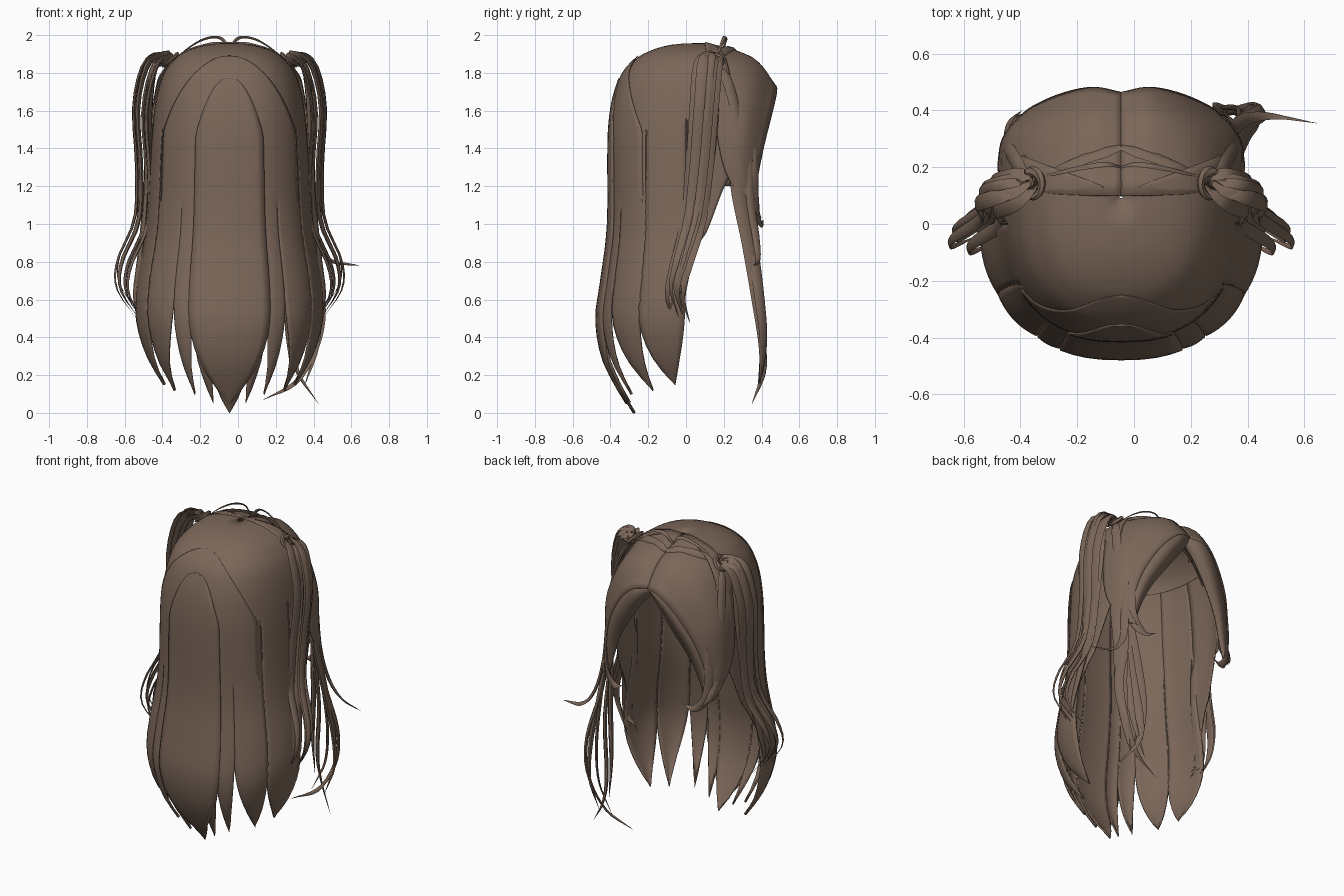
import bpy, bmesh, math
from mathutils import Vector

if "Cube" in bpy.data.objects:
    bpy.data.objects.remove(bpy.data.objects["Cube"])

CX, CY = -0.045, 0.1          # parting line and crown centre
parts = []

brown = bpy.data.materials.new("hair_brown")
brown.use_nodes = True
colour = (0.2, 0.135, 0.1, 1)
brown.diffuse_color = colour
brown.node_tree.nodes["Principled BSDF"].inputs["Base Color"].default_value = colour


def spline(pts, n):
    """Smooth path of n + 1 points through the given ones."""
    p = [Vector(q) for q in pts]
    p = [2 * p[0] - p[1]] + p + [2 * p[-1] - p[-2]]
    out = []
    for i in range(n + 1):
        f = i / n * (len(p) - 3)
        k = min(int(f), len(p) - 4)
        t = f - k
        a, b, c, d = p[k:k + 4]
        out.append(0.5 * (2 * b + (c - a) * t + (2 * a - 5 * b + 4 * c - d) * t * t
                          + (3 * b - a - 3 * c + d) * t ** 3))
    return out


def grid(name, rows, closed=False, thick=0.0):
    """Mesh from rows of points, either a thickened sheet or a closed tube."""
    bm = bmesh.new()
    vs = [[bm.verts.new(p) for p in r] for r in rows]
    m = len(rows[0])
    for r, s in zip(vs, vs[1:]):
        for j in range(m if closed else m - 1):
            k = (j + 1) % m
            bm.faces.new((r[j], r[k], s[k], s[j]))
    if closed:
        bm.faces.new(vs[0])
        bm.faces.new(vs[-1])
    bmesh.ops.remove_doubles(bm, verts=bm.verts, dist=0.0005)
    bmesh.ops.recalc_face_normals(bm, faces=bm.faces)
    me = bpy.data.meshes.new(name)
    bm.to_mesh(me)
    bm.free()
    me.materials.append(brown)
    ob = bpy.data.objects.new(name, me)
    bpy.context.collection.objects.link(ob)
    if thick:
        mod = ob.modifiers.new("thickness", 'SOLIDIFY')
        mod.thickness, mod.offset = thick, 0
    parts.append(ob)


# Silhouette of the long back hair: height, half width, depth
profile = spline([(1.955, 0, 0), (1.95, .1, .15), (1.92, .21, .27), (1.865, .29, .365),
                  (1.75, .36, .445), (1.5, .405, .495), (1.0, .435, .5), (.7, .485, .535),
                  (.5, .495, .56), (.3, .44, .53), (.15, .35, .46), (0, .24, .37)], 120)


def shell(deg, z, off):
    """Point on the hair silhouette at an angle from the back."""
    for p, q in zip(profile, profile[1:]):
        if q[0] <= z:
            break
    t = min(1, max(0, (p[0] - z) / max(p[0] - q[0], 1e-6)))
    a, b = p[1] + (q[1] - p[1]) * t + off, p[2] + (q[2] - p[2]) * t + off
    s, c = math.sin(math.radians(deg)), math.cos(math.radians(deg))
    x = math.copysign(abs(s) ** .8, s) * a
    y = abs(c) ** .8 * (-b if c > 0 else b * .65)
    return Vector((CX + x, CY + y, z))


def lock(name, lo, hi, top, split, tip, tip_deg, off=(0, 0), arch=0.0, power=2.4,
         bulge=.007, thick=.01, n=34, m=8):
    """Panel of hair following the shell, pointed below the split height."""
    rows = []
    for i in range(n + 1):
        z = top + (tip - top) * (i / n) ** 1.5
        k = (max(0, split - z) / (split - tip)) ** power if split > tip else 0
        w = min(1, (top - z) / arch) ** .5 if arch else 1
        lift = off[0] + (off[1] - off[0]) * i / n
        row = []
        for j in range(m + 1):
            s = j / m
            deg = (lo + (hi - lo) * s - (lo + hi) / 2) * w + (lo + hi) / 2
            deg += (tip_deg - deg) * k
            puff = bulge * math.sin(math.pi * s) * min(1, max(0, 1.4 - z))
            row.append(shell(deg, z, lift + puff))
        rows.append(row)
    grid(name, rows, thick=thick)


# Back curtain, made of locks mirrored to both sides
lock("back_center_lock", -10, 10, 1.75, .3, 0, 0)
lock("back_overlay", -20, 20, 1.77, .5, .05, 0, (.016, .008), .3)
for side, sg in (("left", 1), ("right", -1)):
    for nm, lo, hi, split, tip, td, pw in (("narrow", 9, 18, .34, .055, 13, 2),
                                           ("inner", 17, 31, .74, .1, 30, 2.4),
                                           ("outer", 30, 57, .74, .12, 57, 2.4),
                                           ("side", 56, 83, .6, .15, 75, 2.4),
                                           ("front_edge", 82, 114, 1.28, .55, 76, .6)):
        lock(f"{side}_{nm}_lock", sg * lo, sg * hi, 1.75, split, tip, sg * td, power=pw)
# Smooth crown and the arched layer over it, both sinking into the locks
lock("crown_cap", -113, 113, 1.957, 0, 1.2, 0, (.008, .001), bulge=0, thick=.004, m=40)
lock("back_upper_layer", -54, 54, 1.89, 0, .9, 0, (.018, .001), .4, bulge=0, thick=.004, m=24)


def strand(name, pts, width, sg=1, flat=.4, n=26):
    """Tapered flattened strand, its flat side turned outward."""
    path = spline([(CX + sg * x, y, z) for x, y, z in pts], n)
    rows = []
    for i, p in enumerate(path):
        tan = (path[min(i + 1, n)] - path[max(i - 1, 0)]).normalized()
        out = Vector((p.x - CX, p.y - CY, .15))
        out = (out - tan * out.dot(tan)).normalized()
        across = tan.cross(out)
        t = i / n
        w = width * max(.03, min(1, .45 + 3 * t) * (1 - t ** 3))
        rows.append([p + across * w * math.cos(a) + out * w * flat * math.sin(a)
                     for a in (math.tau * k / 6 for k in range(6))])
    grid(name, rows, closed=True)


# Parted fringe: sheet swept from the parting over the temples, with a lining to the face
inner = [(0, .42, 1.69), (.07, .425, 1.6), (.16, .415, 1.47), (.25, .39, 1.33), (.31, .365, 1.18), (.35, .36, 1.04)]
front = [(0, .46, 1.735), (.1, .478, 1.71), (.21, .455, 1.6), (.31, .41, 1.42), (.36, .37, 1.22), (.365, .37, 1.05)]
middle = [(0, .34, 1.865), (.12, .35, 1.87), (.27, .335, 1.77), (.39, .31, 1.55), (.415, .295, 1.3), (.385, .35, 1.06)]
back = [(0, .1, 1.958), (.12, .1, 1.95), (.28, .11, 1.877), (.39, .14, 1.65), (.43, .2, 1.3), (.4, .33, 1.07)]
for side, sg in (("left", 1), ("right", -1)):
    paths = [spline([(CX + sg * x, y, z) for x, y, z in e], 22) for e in (inner, front, middle, back)]
    grid(f"{side}_fringe", [spline(trio, 10) for trio in zip(*paths[1:])], thick=.014)
    grid(f"{side}_fringe_lining", list(zip(*paths[:2])), thick=.012)

    # Gathered side tail
    tail = [(.27, .14, 1.82), (.34, .14, 1.885), (.43, .12, 1.85), (.485, .1, 1.62), (.47, .075, 1.3),
            (.48, .04, 1.02), (.57, -.02, .8), (.575, -.05, .65), (.48, -.01, .5)]
    for i, (dx, dy, dz, w) in enumerate(((0, 0, 0, .05), (.022, -.03, .01, .03), (-.03, .03, -.02, .045),
                                         (-.045, -.05, -.03, .035), (.01, .015, .04, .02))):
        pts = [(x + dx * min(1, k / 2), y + dy * min(1, k / 2), z + dz * min(1, k / 4))
               for k, (x, y, z) in enumerate(tail)]
        strand(f"{side}_tail_strand_{i + 1}", pts, w, sg, .3)
    strand(f"{side}_tail_inner", [(.3, .14, 1.85), (.4, .13, 1.82), (.43, .12, 1.5), (.44, .08, 1.15),
                                  (.47, .01, .85), (.5, -.03, .6), (.44, -.05, .52)], .05, sg)
    # Hair wrap around the tail root
    ring = [(.315 + .035 * math.cos(a), .14 + .045 * math.sin(a), 1.865 - .03 * math.cos(a))
            for a in (math.tau * k / 8 for k in range(9))]
    strand(f"{side}_tail_wrap", ring, .02, sg, .7)

    # Curled ends of the fringe and stray hairs on the crown
    strand(f"{side}_fringe_curl", [(.365, .365, 1.4), (.375, .355, 1.2), (.355, .37, 1.07), (.29, .395, 1.0),
                                   (.22, .41, 1.02)], .035, sg)
    strand(f"{side}_fringe_wisp", [(.4, .28, 1.5), (.4, .3, 1.25), (.39, .36, 1.1), (.35, .4, 1.03)], .03, sg)
    strand(f"{side}_crown_wisp", [(.0, .2, 1.93), (.05, .21, 1.985), (.13, .2, 1.98), (.22, .18, 1.93),
                                  (.3, .16, 1.86)], .012, sg)
    strand(f"{side}_crown_sweep", [(.0, .27, 1.91), (.1, .24, 1.92), (.2, .2, 1.91), (.29, .16, 1.86)], .03, sg)
    strand(f"{side}_temple_sweep", [(.33, .16, 1.84), (.37, .22, 1.75), (.4, .27, 1.55), (.41, .29, 1.3),
                                    (.39, .35, 1.08)], .03, sg)

# Long loose strands hanging in front on the left
strand("long_strand_wide", [(.4, .27, 1.5), (.405, .28, 1.2), (.43, .335, .9), (.465, .38, .6), (.46, .405, .35),
                            (.4, .39, .15)], .05)
strand("long_strand_outer", [(.38, .31, 1.5), (.4, .3, 1.2), (.42, .35, .9), (.49, .39, .6), (.47, .41, .38),
                             (.36, .39, .17), (.18, .36, .07)], .035)
strand("long_strand_inner", [(.37, .33, 1.45), (.38, .3, 1.15), (.38, .36, .75), (.34, .4, .4), (.36, .41, .22),
                             (.47, .35, .05)], .035)
strand("long_strand_middle", [(.39, .3, 1.5), (.41, .28, 1.2), (.42, .34, .9), (.42, .39, .6), (.39, .41, .35),
                              (.3, .4, .15)], .032)
strand("long_strand_face_side", [(.38, .31, 1.4), (.37, .315, 1.1), (.34, .36, .8), (.31, .395, .5),
                                 (.32, .405, .25)], .045)
strand("flicked_strand", [(.38, .34, 1.45), (.4, .34, 1.15), (.44, .37, .93), (.53, .38, .81), (.69, .355, .78)], .026)

# Smooth shading with crisp creases
bpy.ops.object.select_all(action='DESELECT')
for ob in parts:
    ob.select_set(True)
bpy.context.view_layer.objects.active = parts[0]
bpy.ops.object.shade_smooth_by_angle(angle=math.radians(40))
